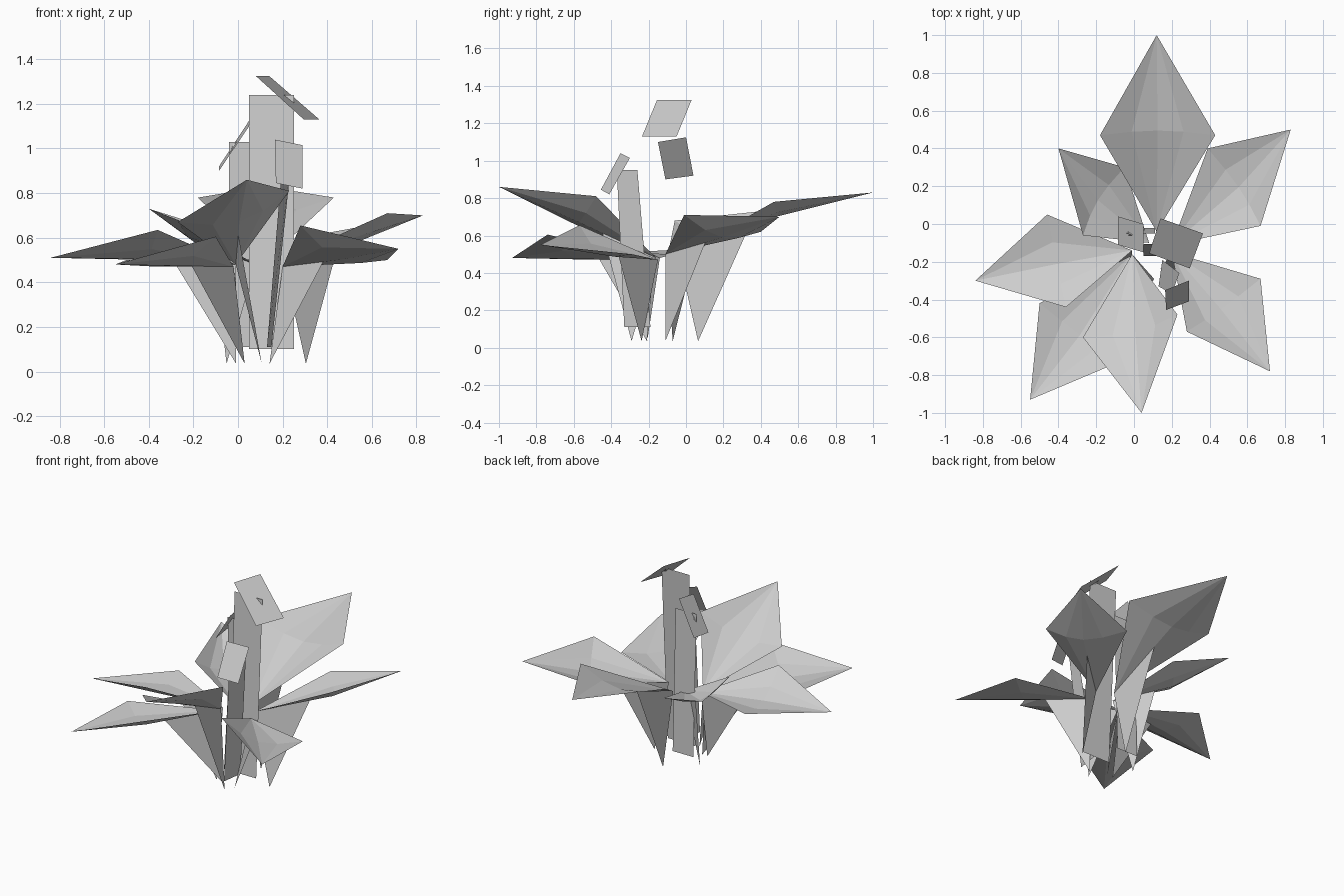
import bpy, bmesh
from mathutils import Vector as V

cube = bpy.data.objects.get("Cube")
if cube:
    bpy.data.objects.remove(cube, do_unlink=True)

# Single pale grey for the whole plant
grey = bpy.data.materials.new("pale_grey")
grey.use_nodes = True
tone = (0.62, 0.62, 0.62, 1)
grey.diffuse_color = tone
shader = next(n for n in grey.node_tree.nodes if n.type == 'BSDF_PRINCIPLED')
shader.inputs["Base Color"].default_value = tone
shader.inputs["Roughness"].default_value = 0.9


def make_object(name, polygons):
    """Build a flat-shaded sheet object from a list of polygons."""
    bm = bmesh.new()
    for polygon in polygons:
        bm.faces.new([bm.verts.new(p) for p in polygon])
    bmesh.ops.remove_doubles(bm, verts=bm.verts, dist=0.0001)
    mesh = bpy.data.meshes.new(name)
    bm.to_mesh(mesh)
    bm.free()
    mesh.materials.append(grey)
    obj = bpy.data.objects.new(name, mesh)
    bpy.context.collection.objects.link(obj)
    return obj


def make_leaf(name, base, tip, left, right):
    """Folded diamond blade with a triangular keel reaching the ground."""
    base, tip, left, right = V(base), V(tip), V(left), V(right)
    normal = (right - left).cross(tip - base).normalized()
    if normal.z < 0:
        normal.negate()

    # Channelled cross-section at the widest part
    centre = (left + right) / 2 - normal * 0.08
    inner_left = left.lerp(centre, 0.55) - normal * 0.015
    inner_right = right.lerp(centre, 0.55) - normal * 0.015
    section = [left, inner_left, centre, inner_right, right]
    faces = []
    for a, b in zip(section, section[1:]):
        faces.append((base, a, b))
        faces.append((a, tip, b))
    make_object(name + "_blade", faces)

    # Keel leans with the blade
    down = normal + V((0, 0, 0.4))
    foot = base - down * ((base.z - 0.035) / down.z)
    make_object(name + "_keel", [(base, foot, base.lerp(centre, 0.7))])


# Seven leaves around the crown: base, tip, left edge, right edge
leaves = {
    "back_leaf": ((.12, -.04, .49), (.12, 1, .83), (-.18, .47, .78), (.43, .47, .78)),
    "back_left_leaf": ((.2, -.11, .5), (.83, .5, .7), (.39, .4, .62), (.67, -.01, .71)),
    "front_left_leaf": ((.2, -.15, .47), (.72, -.78, .55), (.67, -.29, .5), (.28, -.57, .655)),
    "front_leaf": ((-.01, -.16, .48), (.04, -1, .86), (-.27, -.6, .67), (.23, -.48, .81)),
    "front_right_leaf": ((-.02, -.17, .47), (-.55, -.93, .48), (-.5, -.42, .5), (-.1, -.74, .605)),
    "right_leaf": ((-.01, -.14, .48), (-.84, -.3, .51), (-.46, .05, .53), (-.36, -.44, .635)),
    "back_right_leaf": ((.08, -.1, .48), (-.4, .4, .73), (-.27, -.06, .68), (-.05, .3, .62)),
}
for name, points in leaves.items():
    make_leaf(name, *points)

# Flat flower stems
stems = {
    "tall_stem": ((.05, -.17, .1), (.25, -.17, .1), (.25, -.105, 1.24), (.05, -.105, 1.24)),
    "middle_stem": ((-.04, -.02, .11), (.11, -.02, .11), (.11, -.05, 1.03), (-.04, -.05, 1.03)),
    "short_stem": ((.13, -.33, .11), (.15, -.19, .11), (.24, -.26, .95), (.2, -.37, .95)),
}
for name, corners in stems.items():
    make_object(name, [corners])

# Tilted square flower heads, each with a tiny raised centre
flowers = {
    "tall_flower": ((.08, -.155, 1.325), (.14, .03, 1.325), (.365, -.05, 1.13), (.295, -.235, 1.13)),
    "middle_flower": ((-.085, .04, .92), (-.085, -.11, .9), (.05, -.15, 1.1), (.05, 0, 1.125)),
    "short_flower": ((.165, -.35, 1.04), (.29, -.3, 1.015), (.29, -.41, .82), (.17, -.455, .845)),
}
for name, corners in flowers.items():
    corners = [V(c) for c in corners]
    make_object(name, [corners])
    middle = sum(corners, V()) / 4
    u = (corners[1] - corners[0]) * 0.07
    v = (corners[3] - corners[0]) * 0.1
    peak = middle + u.cross(v).normalized() * 0.008
    ring = [middle - u - v, middle + u - v, middle + v]
    make_object(name + "_centre", [(ring[i], ring[(i + 1) % 3], peak) for i in range(3)])
